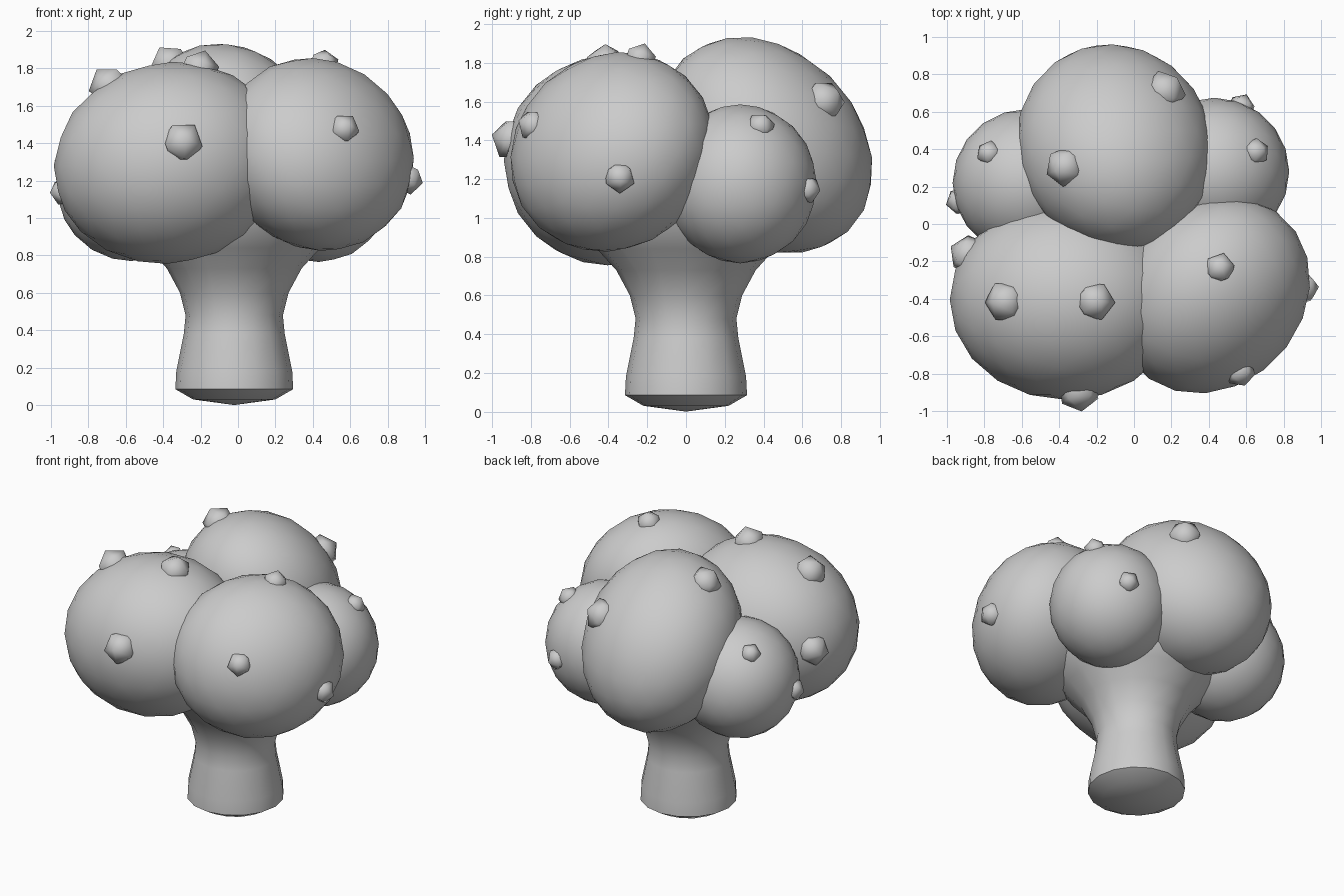
import bpy, bmesh, math
from mathutils import Vector, Matrix

cube = bpy.data.objects.get("Cube")
if cube:
    bpy.data.objects.remove(cube, do_unlink=True)

grey = bpy.data.materials.new("plain grey")
grey.use_nodes = True
grey.diffuse_color = (0.6, 0.6, 0.6, 1)
grey.node_tree.nodes["Principled BSDF"].inputs["Base Color"].default_value = (0.6, 0.6, 0.6, 1)


def finish(name, bm, sharp_angle=None):
    """Turn a bmesh into a smooth grey object, with optional sharp edges."""
    bmesh.ops.recalc_face_normals(bm, faces=bm.faces)
    for face in bm.faces:
        face.smooth = True
    if sharp_angle:
        for edge in bm.edges:
            edge.smooth = edge.calc_face_angle(0) < math.radians(sharp_angle)
    mesh = bpy.data.meshes.new(name)
    bm.to_mesh(mesh)
    bm.free()
    mesh.materials.append(grey)
    obj = bpy.data.objects.new(name, mesh)
    bpy.context.collection.objects.link(obj)


def ball(name, centre, shape, subdivisions):
    """Low-poly ball, stretched and turned by a 3x3 shape matrix."""
    bm = bmesh.new()
    bmesh.ops.create_icosphere(bm, subdivisions=subdivisions, radius=1)
    bm.transform(Matrix.Translation(centre) @ shape.to_4x4())
    finish(name, bm)


# Stalk: lathed profile with a domed foot and a flare under the crown
profile = [(0, 0), (0.22, 0.03), (0.315, 0.085), (0.31, 0.18), (0.27, 0.38),
           (0.26, 0.48), (0.29, 0.6), (0.36, 0.73), (0.46, 0.84),
           (0.54, 0.95), (0.57, 1.05), (0.35, 1.2), (0, 1.25)]
bm = bmesh.new()
verts = [bm.verts.new((r - 0.02, 0, z)) for r, z in profile]
edges = [bm.edges.new(pair) for pair in zip(verts, verts[1:])]
bmesh.ops.spin(bm, geom=verts + edges, cent=(-0.02, 0, 0), axis=(0, 0, 1),
               angle=math.tau, steps=16)
bmesh.ops.remove_doubles(bm, verts=bm.verts, dist=0.001)
finish("stalk", bm, 40)

# Crown florets: name, centre, radii, slant in the xy, xz and yz planes,
# then (direction, size) of each bud
florets = [
    ("front_right_floret", (-0.365, -0.405, 1.295), (0.62, 0.535, 0.54), (0, 0.015, 0),
     [((0.07, -0.49, 0.11), 0.115), ((-0.33, -0.01, 0.42), 0.115),
      ((0.17, -0.01, 0.54), 0.11), ((-0.56, 0.26, 0.01), 0.11)]),
    ("front_left_floret", (0.42, -0.38, 1.34), (0.52, 0.525, 0.515), (0.04, -0.02, 0.025),
     [((0.15, -0.42, 0.14), 0.085), ((0.52, 0.04, -0.14), 0.085),
      ((0.04, 0.15, 0.5), 0.085)]),
    ("back_floret", (-0.1, 0.41, 1.375), (0.53, 0.55, 0.555), (-0.015, 0, -0.065),
     [((-0.28, -0.11, 0.47), 0.11), ((0.3, 0.34, 0.255), 0.115)]),
    ("small_right_floret", (-0.57, 0.22, 1.17), (0.4, 0.395, 0.4), (0, 0, 0),
     [((-0.37, -0.1, -0.03), 0.075), ((-0.22, 0.17, 0.3), 0.07)]),
    ("small_left_floret", (0.43, 0.28, 1.175), (0.4, 0.395, 0.41), (0, 0, 0),
     [((0.23, 0.11, 0.31), 0.075), ((0.15, 0.36, -0.03), 0.075)]),
]
half_turn = Matrix.Rotation(math.pi, 3, "Z")
for name, centre, (rx, ry, rz), (xy, xz, yz), buds in florets:
    shape = Matrix(((rx, xy, xz), (xy, ry, yz), (xz, yz, rz)))
    ball(name, centre, shape, 3)
    for i, (direction, size) in enumerate(buds, 1):
        # Buds sit partly sunk in the floret, so a five-sided cap shows
        facing = Vector(direction).normalized()
        reach = 1 / (shape.inverted() @ facing).length
        spot = Vector(centre) + facing * (reach - 0.3 * size)
        turn = facing.to_track_quat("Z", "X").to_matrix() @ half_turn
        ball(f"{name}_bud_{i}", spot, turn * size, 1)
